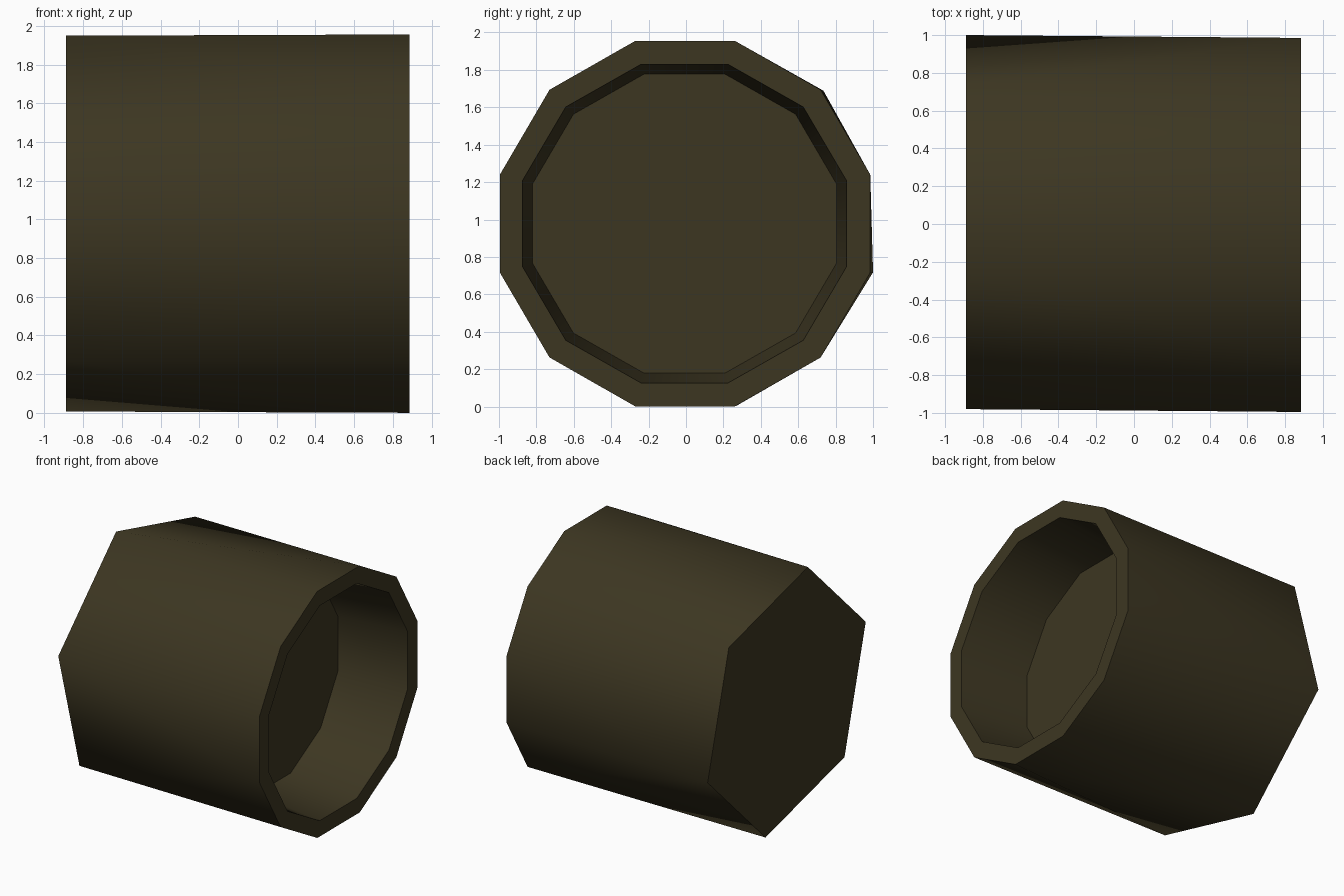
import bpy, bmesh, math

if "Cube" in bpy.data.objects:
    bpy.data.objects.remove(bpy.data.objects["Cube"])

CY, CZ = -0.005, 0.978          # axis of the cup (runs along x)
X_BACK, X_RIM, X_FLOOR = -0.89, 0.885, 0.315

mat = bpy.data.materials.new("dark olive brown")
mat.diffuse_color = (0.046, 0.037, 0.0155, 1)
mat.use_nodes = True
mat.node_tree.nodes["Principled BSDF"].inputs["Base Color"].default_value = mat.diffuse_color


def ring(bm, x, n, ry, rz, cy=CY):
    """Polygon ring around the x axis, first corner at 15 degrees (12) or 45 (6)."""
    start = 15 if n == 12 else 45
    out = []
    for i in range(n):
        a = math.radians(start + 360 / n * i)
        out.append(bm.verts.new((x, cy + ry * math.cos(a), CZ + rz * math.sin(a))))
    return out


def finish(bm, name, angle):
    me = bpy.data.meshes.new(name)
    bm.to_mesh(me)
    bm.free()
    me.materials.append(mat)
    ob = bpy.data.objects.new(name, me)
    bpy.context.collection.objects.link(ob)
    bpy.ops.object.select_all(action='DESELECT')
    ob.select_set(True)
    bpy.context.view_layer.objects.active = ob
    bpy.ops.object.shade_smooth_by_angle(angle=math.radians(angle))


# Outer shell: six-sided back blending into a twelve-sided rim
bm = bmesh.new()
back = ring(bm, X_BACK, 6, 1.025, 1.005, 0.01)
rim = ring(bm, X_RIM, 12, 1.025, 1.012)
for i in range(6):
    h0, h1 = back[i], back[(i + 1) % 6]
    r0, r1, r2 = (rim[(2 * i + 1 + k) % 12] for k in range(3))
    bm.faces.new((h0, r0, r1))
    bm.faces.new((h0, r1, h1))
    bm.faces.new((h1, r1, r2))
bm.faces.new(back)

# Flat rim face
lip = ring(bm, X_RIM, 12, 0.898, 0.882, -0.008)
for i in range(12):
    j = (i + 1) % 12
    bm.faces.new((rim[i], lip[i], lip[j], rim[j]))

# Tapered recess and its floor
floor = ring(bm, X_FLOOR, 12, 0.84, 0.827, -0.008)
for i in range(12):
    j = (i + 1) % 12
    bm.faces.new((lip[i], floor[i], floor[j], lip[j]))
bm.faces.new(floor)

bmesh.ops.recalc_face_normals(bm, faces=bm.faces)
finish(bm, "hollow_cup", 35)
